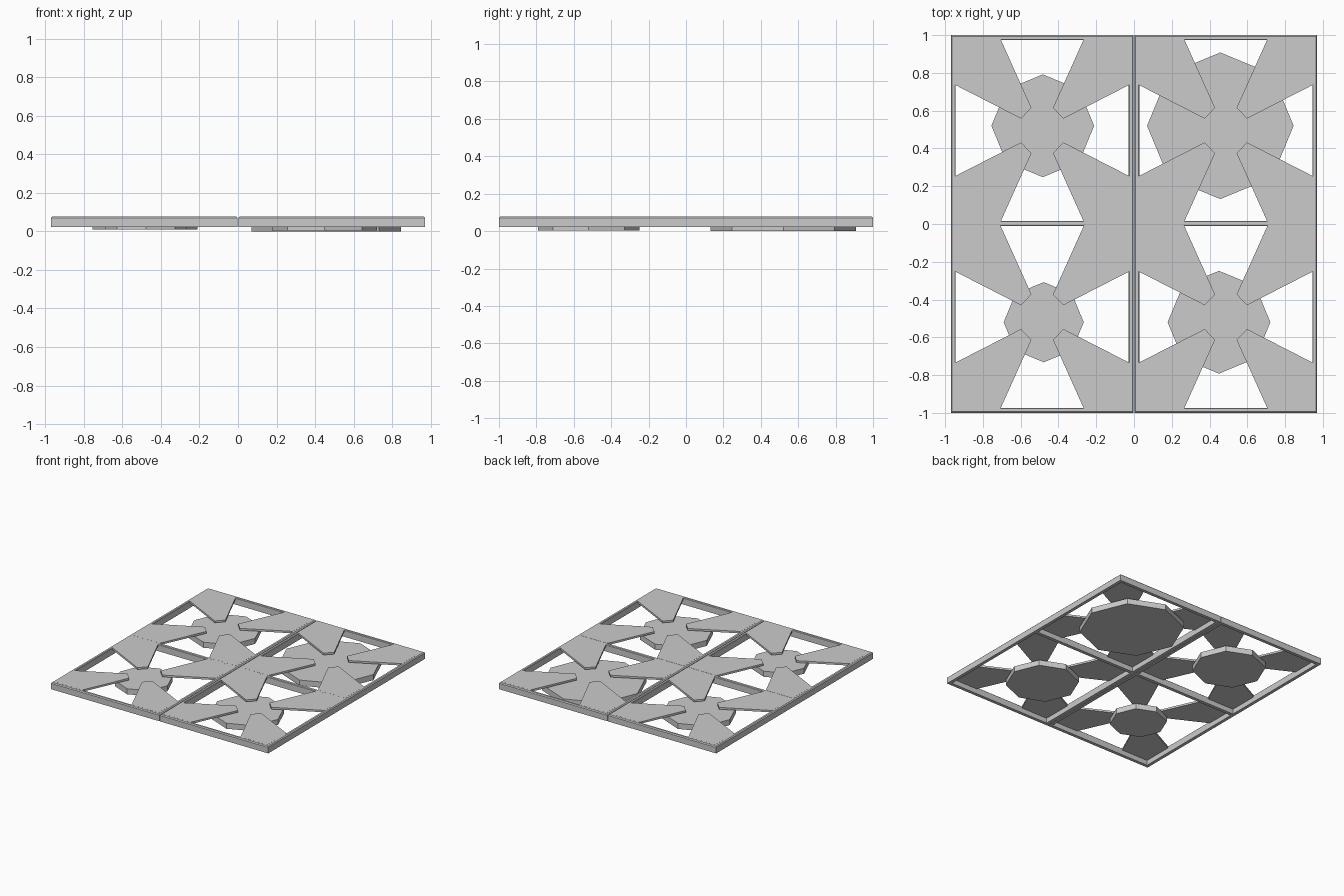
import bpy, bmesh
from math import sin, cos, pi

if "Cube" in bpy.data.objects:
    bpy.data.objects.remove(bpy.data.objects["Cube"])

Z0, Z1 = 0.022, 0.077      # underside and top of the frame
RAIL, CH = 0.026, 0.007    # rail width and edge chamfer


def finish(name, bm):
    bmesh.ops.recalc_face_normals(bm, faces=bm.faces)
    me = bpy.data.meshes.new(name)
    bm.to_mesh(me)
    bm.free()
    ob = bpy.data.objects.new(name, me)
    bpy.context.collection.objects.link(ob)
    return ob


def loft(bm, loops, closed=False):
    """Skin between point loops; cap the ends, or join last to first."""
    rings = [[bm.verts.new(p) for p in l] for l in loops]
    pairs = list(zip(rings, rings[1:]))
    if closed:
        pairs.append((rings[-1], rings[0]))
    else:
        bm.faces.new(rings[0])
        bm.faces.new(rings[-1])
    n = len(rings[0])
    for a, b in pairs:
        for i in range(n):
            j = (i + 1) % n
            bm.faces.new((a[i], a[j], b[j], b[i]))


def prism(bm, pts, z0, z1):
    loft(bm, [[(x, y, z) for x, y in pts] for z in (z0, z1)])


def frame(name, x0, x1):
    bm = bmesh.new()
    # chamfered profile as (inset, height), swept round the rectangle
    prof = [(0, Z0), (0, Z1 - CH), (CH, Z1), (RAIL - 0.004, Z1),
            (RAIL, Z1 - 0.004), (RAIL, Z0)]
    loft(bm, [[(x0 + d, -1 + d, z), (x1 - d, -1 + d, z),
               (x1 - d, 1 - d, z), (x0 + d, 1 - d, z)] for d, z in prof], True)
    finish(name, bm)
    # cross rail dividing the frame into two bays
    bm = bmesh.new()
    section = [(-0.011, Z0), (0.016, Z0), (0.016, Z1 - 0.004), (0.012, Z1),
               (-0.007, Z1), (-0.011, Z1 - 0.004)]
    loft(bm, [[(x, y, z) for y, z in section]
              for x in (x0 + RAIL / 2, x1 - RAIL / 2)])
    finish(name + "_cross_rail", bm)


def corner_plates(name, cx, cy):
    # tapered plate from each corner of a bay towards its centre
    shape = [(0.462, 0.485), (0.221, 0.485), (0.057, 0.12),
             (0.112, 0.063), (0.462, 0.242)]
    bm = bmesh.new()
    for sx in (-1, 1):
        for sy in (-1, 1):
            prism(bm, [(cx + sx * x, cy + sy * y) for x, y in shape],
                  Z1 - 0.015, Z1 + 0.0005)
    finish(name, bm)


def disc(name, cx, cy, r, z0):
    bm = bmesh.new()
    prism(bm, [(cx + r * cos(i * pi / 4), cy + r * sin(i * pi / 4))
               for i in range(8)], z0, z0 + 0.045)
    finish(name, bm)


frame("left_frame", -0.97, -0.002)
frame("right_frame", 0.002, 0.97)

for side, cx in (("left", -0.486), ("right", 0.486)):
    for end, cy in (("front", -0.493), ("back", 0.495)):
        corner_plates(f"{side}_{end}_corner_plates", cx, cy)

# octagonal discs of different sizes under the plates
disc("left_back_disc", -0.483, 0.52, 0.272, 0.01)
disc("right_back_disc", 0.457, 0.52, 0.388, 0.0)
disc("left_front_disc", -0.478, -0.52, 0.212, 0.01)
disc("right_front_disc", 0.45, -0.52, 0.272, 0.003)
